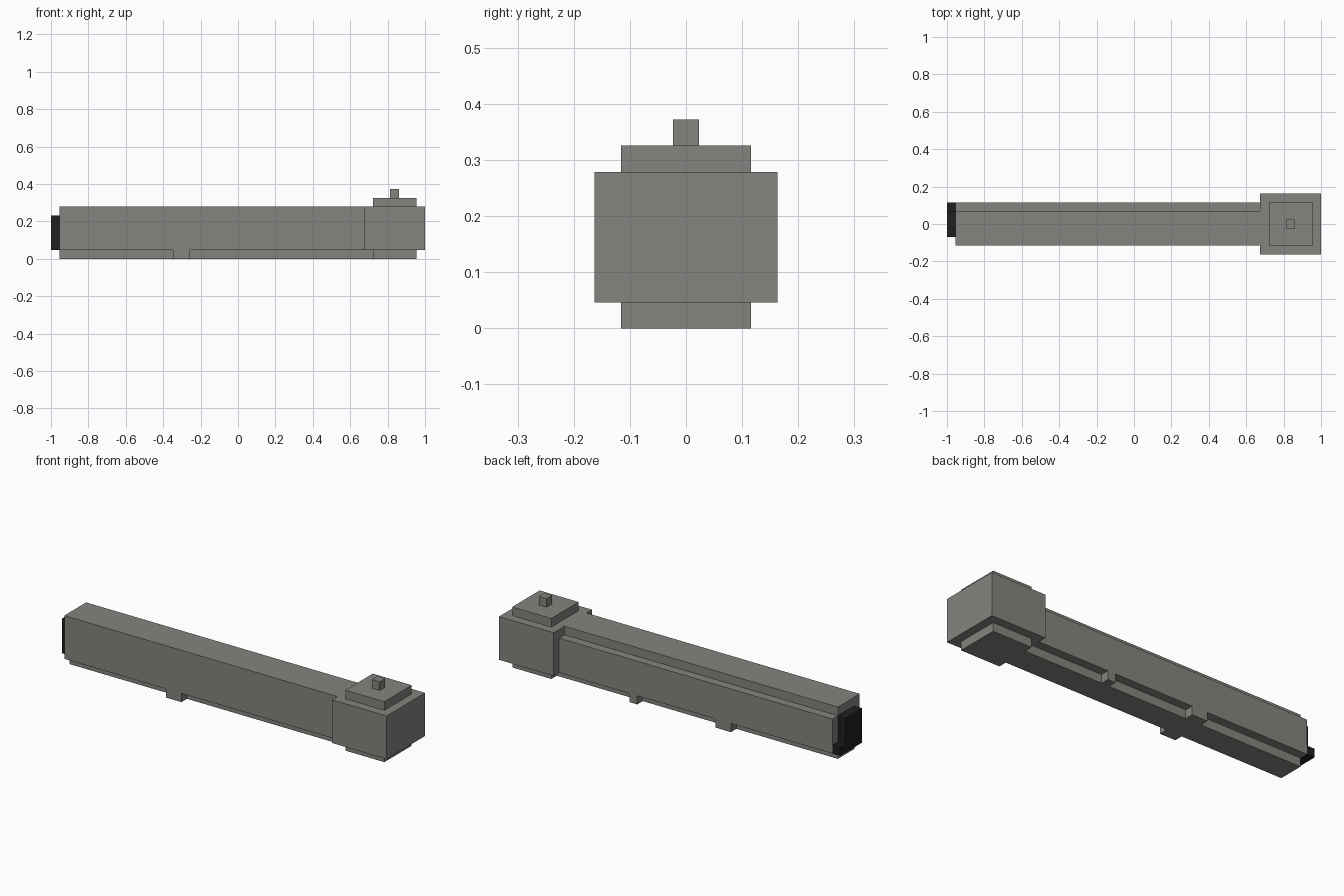
import bpy
import bmesh
from mathutils import Vector

default = bpy.data.objects.get("Cube")
if default:
    bpy.data.objects.remove(default, do_unlink=True)

U = 2 / 43  # size of one block; the model is 43 blocks long


def make_material(name, color):
    mat = bpy.data.materials.new(name)
    mat.use_nodes = True
    mat.diffuse_color = color
    mat.node_tree.nodes["Principled BSDF"].inputs["Base Color"].default_value = color
    return mat


def block(name, mat, x, y, z):
    """Box spanning (min, max) block counts; x from the right end, y from the middle."""
    lo = Vector((x[0] * U - 1, y[0] * U, z[0] * U))
    hi = Vector((x[1] * U - 1, y[1] * U, z[1] * U))
    bm = bmesh.new()
    bmesh.ops.create_cube(bm, size=1)
    size, mid = hi - lo, (lo + hi) / 2
    for v in bm.verts:
        v.co = Vector(a * b for a, b in zip(v.co, size)) + mid
    mesh = bpy.data.meshes.new(name)
    bm.to_mesh(mesh)
    bm.free()
    mesh.materials.append(mat)
    obj = bpy.data.objects.new(name, mesh)
    bpy.context.scene.collection.objects.link(obj)
    return obj


grey = make_material("stone grey", (0.23, 0.23, 0.21, 1))
black = make_material("black", (0.014, 0.014, 0.014, 1))

# Square head with its stepped cap, knob and base
block("head", grey, (36, 43), (-3.5, 3.5), (1, 6))
block("head_cap", grey, (37, 42), (-2.5, 2.5), (6, 7))
block("head_knob", grey, (39, 40), (-0.5, 0.5), (7, 8))
block("head_base", grey, (37, 42), (-2.5, 2.5), (0, 1))

# Long body with a lower ledge along the back
block("body", grey, (1, 36), (-2.5, 1.5), (1, 6))
block("back_ledge", grey, (1, 36), (1.5, 2.5), (1, 5))

# Bottom runner and the tabs on its sides
block("runner", grey, (1, 37), (-1.5, 1.5), (0, 1))
block("front_tab", grey, (14, 16), (-2.5, -1.5), (0, 1))
block("back_wide_tab", grey, (14, 16), (1.5, 2.5), (0, 1))
block("back_narrow_tab", grey, (26, 27), (1.5, 2.5), (0, 1))

# Dark end plate with a foot reaching to the back
block("end_plate", black, (0, 1), (-1.5, 1.5), (1, 5))
block("end_plate_foot", black, (0, 1), (1.5, 2.5), (1, 2))
